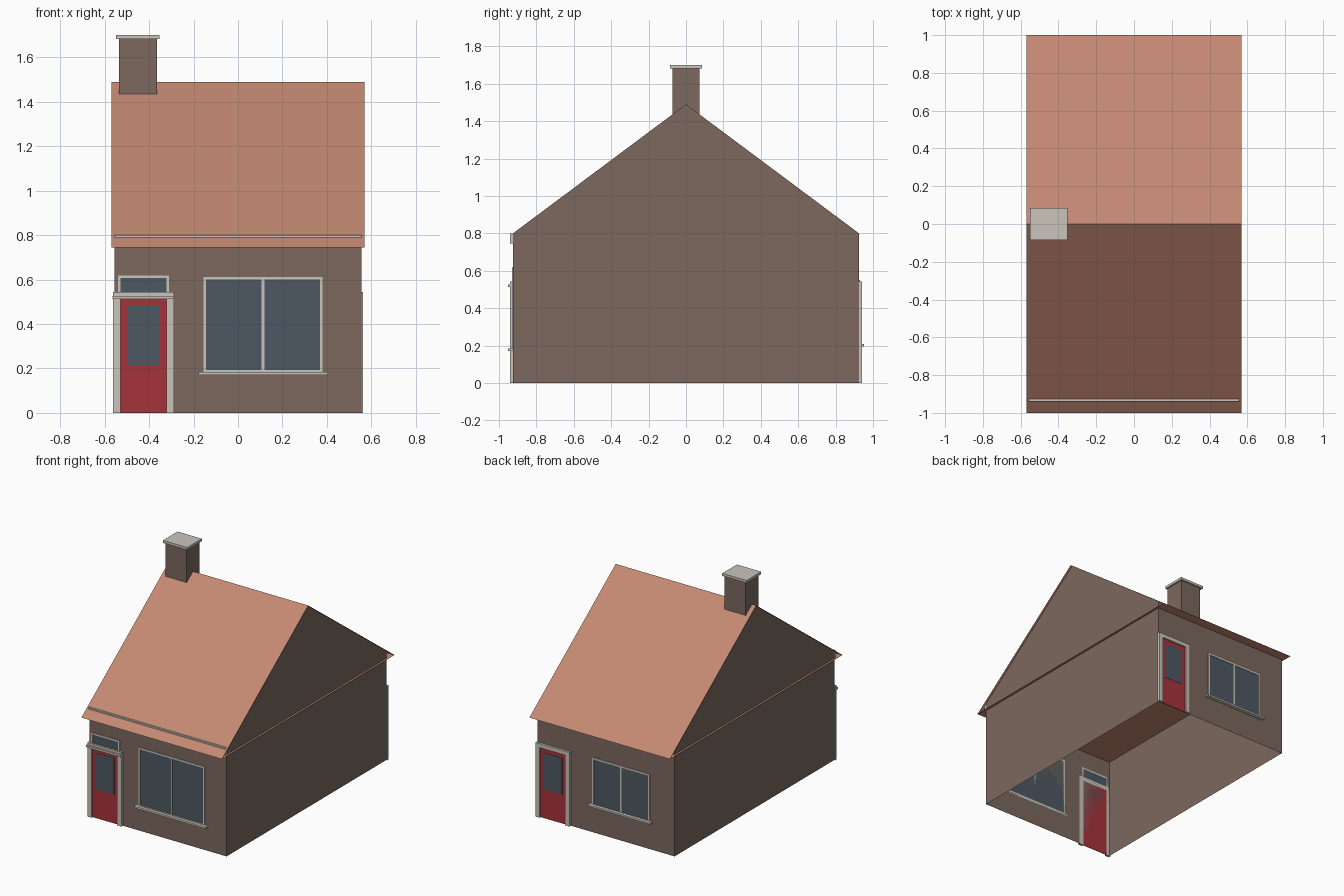
import bpy

if "Cube" in bpy.data.objects:
    bpy.data.objects.remove(bpy.data.objects["Cube"])


def material(name, rgb):
    m = bpy.data.materials.new(name)
    m.diffuse_color = (*rgb, 1)
    m.use_nodes = True
    m.node_tree.nodes["Principled BSDF"].inputs["Base Color"].default_value = m.diffuse_color
    return m


BRICK = material("brick", (0.20, 0.14, 0.112))
TILE = material("roof_tile", (0.55, 0.25, 0.17))
TRIM = material("trim", (0.59, 0.56, 0.50))
RED = material("door_red", (0.38, 0.034, 0.044))
GLASS = material("glass", (0.075, 0.098, 0.122))


def mesh(name, verts, faces, mat):
    me = bpy.data.meshes.new(name)
    me.from_pydata(verts, [], faces)
    me.materials.append(mat)
    ob = bpy.data.objects.new(name, me)
    bpy.context.collection.objects.link(ob)
    return ob


def boxes(name, mat, *spans):
    """One object made of boxes, each given as (x0, x1, y0, y1, z0, z1)."""
    verts, faces = [], []
    for x0, x1, y0, y1, z0, z1 in spans:
        y0, y1 = sorted((y0, y1))
        n = len(verts)
        verts += [(x, y, z) for z in (z0, z1)
                  for x, y in ((x0, y0), (x1, y0), (x1, y1), (x0, y1))]
        faces += [[n + i for i in f] for f in (
            (3, 2, 1, 0), (4, 5, 6, 7), (0, 1, 5, 4),
            (1, 2, 6, 5), (2, 3, 7, 6), (3, 0, 4, 7))]
    return mesh(name, verts, faces, mat)


W, D, H = 0.555, 0.925, 0.80        # wall half width, half depth, height
EAVE, RIDGE = 0.745, 1.49

# Walls with gables, open underneath
mesh("walls",
     [(-W, -D, 0), (W, -D, 0), (W, D, 0), (-W, D, 0),
      (-W, -D, H), (W, -D, H), (W, D, H), (-W, D, H),
      (-W, 0, RIDGE), (W, 0, RIDGE)],
     [(0, 1, 5, 4), (1, 2, 6, 5), (2, 3, 7, 6), (3, 0, 4, 7),
      (5, 6, 9), (7, 4, 8)], BRICK)

# Thin roof slopes and flat soffit, open at the gable ends
R = 0.57
mesh("roof",
     [(-R, -1, EAVE), (R, -1, EAVE), (R, 1, EAVE), (-R, 1, EAVE),
      (-R, 0, RIDGE), (R, 0, RIDGE)],
     [(0, 1, 5, 4), (2, 3, 4, 5), (3, 2, 1, 0)], TILE)

# Chimney and front gutter
boxes("chimney", BRICK, (-0.535, -0.365, -0.073, 0.073, 1.436, 1.685))
boxes("chimney_cap", TRIM, (-0.55, -0.353, -0.085, 0.085, 1.682, 1.70))
boxes("gutter", TRIM, (-W, W, -D, -0.94, EAVE, H))


def window(name, s, x0, x1, z0, z1, mullion=True):
    """Framed window on the wall facing s * y."""
    t, y0, y1 = 0.012, s * D, s * 0.931
    bars = [(x0, x0 + t, y0, y1, z0, z1), (x1 - t, x1, y0, y1, z0, z1),
            (x0 + t, x1 - t, y0, y1, z1 - t, z1),
            (x0 + t, x1 - t, y0, y1, z0, z0 + t)]
    if mullion:
        c = (x0 + x1) / 2
        bars.append((c - t / 2, c + t / 2, y0, y1, z0 + t, z1 - t))
    boxes(name + "_frame", TRIM, *bars)
    boxes(name + "_glass", GLASS,
          (x0 + t, x1 - t, y0, s * 0.928, z0 + t, z1 - t))


def sill(name, s, x0, x1, z0, z1):
    boxes(name, TRIM, (x0, x1, s * D, s * 0.953, z0, z1))


def door(name, s, c):
    """Door with glass panel and surround, centred on x = c."""
    y0, y1 = s * D, s * 0.942
    boxes(name + "_frame", TRIM,
          (c - 0.138, c - 0.103, y0, y1, 0, 0.543),
          (c + 0.103, c + 0.138, y0, y1, 0, 0.543),
          (c - 0.103, c + 0.103, y0, y1, 0.514, 0.543))
    boxes(name, RED, (c - 0.103, c + 0.103, y0, s * 0.929, 0, 0.514))
    boxes(name + "_glass", GLASS,
          (c - 0.073, c + 0.073, y0, s * 0.931, 0.213, 0.48))


# Front: door with ledge and transom, large window
door("front_door", -1, -0.425)
boxes("front_door_ledge", TRIM, (-0.565, -0.287, -D, -0.953, 0.512, 0.527))
window("transom", -1, -0.54, -0.31, 0.53, 0.618, mullion=False)
window("front_window", -1, -0.155, 0.38, 0.18, 0.612)
sill("front_sill", -1, -0.178, 0.404, 0.171, 0.185)

# Back: door and smaller window
door("back_door", 1, 0.425)
window("back_window", 1, -0.355, 0.11, 0.198, 0.55)
sill("back_sill", 1, -0.375, 0.13, 0.195, 0.208)
